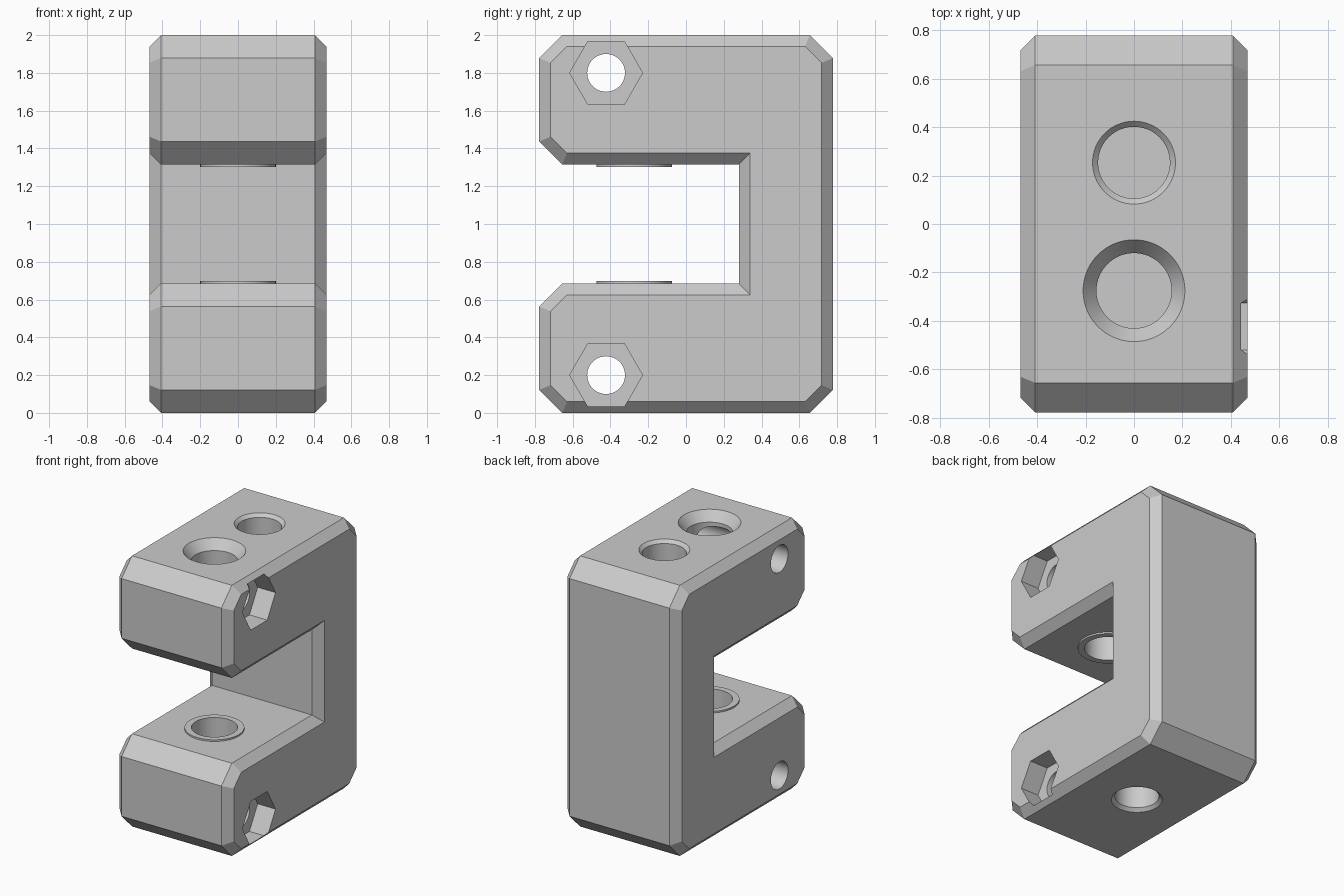
import bpy, bmesh, math
from mathutils import Vector, Matrix

cube = bpy.data.objects.get("Cube")
if cube:
    bpy.data.objects.remove(cube, do_unlink=True)

grey = bpy.data.materials.new("plain_grey")
grey.use_nodes = True
colour = (0.6, 0.6, 0.6, 1)
grey.diffuse_color = colour
grey.node_tree.nodes["Principled BSDF"].inputs["Base Color"].default_value = colour


def stack(name, rings):
    """Solid skinned over a list of matching closed rings."""
    bm = bmesh.new()
    loops = [[bm.verts.new(p) for p in ring] for ring in rings]
    for a, b in zip(loops, loops[1:]):
        for i in range(len(a)):
            j = (i + 1) % len(a)
            bm.faces.new((a[i], a[j], b[j], b[i]))
    bm.faces.new(loops[0][::-1])
    bm.faces.new(loops[-1])
    bmesh.ops.recalc_face_normals(bm, faces=bm.faces)
    mesh = bpy.data.meshes.new(name)
    bm.to_mesh(mesh)
    bm.free()
    mesh.materials.append(grey)
    obj = bpy.data.objects.new(name, mesh)
    bpy.context.collection.objects.link(obj)
    return obj


def lathe(name, steps, centre, along_x=False, sides=64):
    """Round solid from (radius, distance along axis) steps."""
    turn = Matrix.Rotation(math.pi / 2, 3, 'Y') if along_x else Matrix.Identity(3)
    rings = []
    for r, d in steps:
        angles = [math.tau * i / sides for i in range(sides)]
        if along_x:
            angles = [a + math.pi / 2 for a in angles]
        rings.append([Vector(centre) + turn @ Vector((r * math.cos(a), r * math.sin(a), d))
                      for a in angles])
    return stack(name, rings)


def inset(points, amount):
    """Offset a counter-clockwise outline inwards."""
    out = []
    for i, p in enumerate(points):
        u = (p - points[i - 1]).normalized()
        v = (points[(i + 1) % len(points)] - p).normalized()
        n, m = Vector((-u.y, u.x)), Vector((-v.y, v.x))
        out.append(p + (n + m) * amount / (1 + n.dot(m)))
    return out


def combine(target, tool, operation):
    mod = target.modifiers.new(tool.name, 'BOOLEAN')
    mod.operation = operation
    mod.solver = 'EXACT'
    mod.object = tool
    tool.hide_render = True
    bpy.context.view_layer.objects.active = target
    bpy.ops.object.modifier_apply(modifier=mod.name)
    bpy.data.objects.remove(tool, do_unlink=True)


# C-shaped body: lower half of the outline, mirrored about mid height
lower = [Vector(p) for p in ((0.28, 0.685), (-0.655, 0.685), (-0.777, 0.563),
                             (-0.777, 0.122), (-0.655, 0), (0.655, 0), (0.777, 0.122))]
outline = lower + [Vector((p.x, 2 - p.y)) for p in reversed(lower)]
small = inset(outline, 0.06)
body = stack("clamp_body", [[(x, p.x, p.y) for p in ring] for x, ring in
                            ((-0.468, small), (-0.408, outline), (0.408, outline), (0.468, small))])

# Thin raised rings on the jaw faces
PIN_Y, BOLT_Y = -0.275, -0.423
for name, low, high in (("lower_boss", 0.6, 0.697), ("upper_boss", 1.303, 1.4)):
    combine(body, lathe(name, [(0.2, low), (0.2, high)], (0, PIN_Y, 0)), 'UNION')

# Pin hole: countersunk through the upper jaw, blind in the lower jaw
combine(body, lathe("upper_pin_hole", [(0.155, 1.2), (0.155, 1.93), (0.21, 2), (0.21, 2.1)],
                    (0, PIN_Y, 0)), 'DIFFERENCE')
combine(body, lathe("lower_pin_hole", [(0.155, 0.06), (0.155, 0.8)], (0, PIN_Y, 0)), 'DIFFERENCE')

# Blind mounting holes with chamfered mouths, top and bottom
for name, y, base, s in (("top_hole", 0.253, 2, 1), ("bottom_hole", 0.03, 0, -1)):
    steps = [(0.148, -0.35), (0.148, -0.023), (0.171, 0), (0.171, 0.1)]
    combine(body, lathe(name, [(r, s * d) for r, d in steps], (0, y, base)), 'DIFFERENCE')

# Cross bolts with hexagonal nut pockets on the left side
for z in (0.2, 1.8):
    combine(body, lathe("bolt_hole", [(0.1, -0.6), (0.1, 0.6)], (0, BOLT_Y, z), True), 'DIFFERENCE')
    combine(body, lathe("nut_pocket", [(0.193, 0.322), (0.193, 0.6)], (0, BOLT_Y, z), True, 6),
            'DIFFERENCE')

# Smooth bores, crisp chamfers
bpy.ops.object.select_all(action='DESELECT')
body.select_set(True)
bpy.context.view_layer.objects.active = body
bpy.ops.object.shade_smooth_by_angle(angle=math.radians(25))
